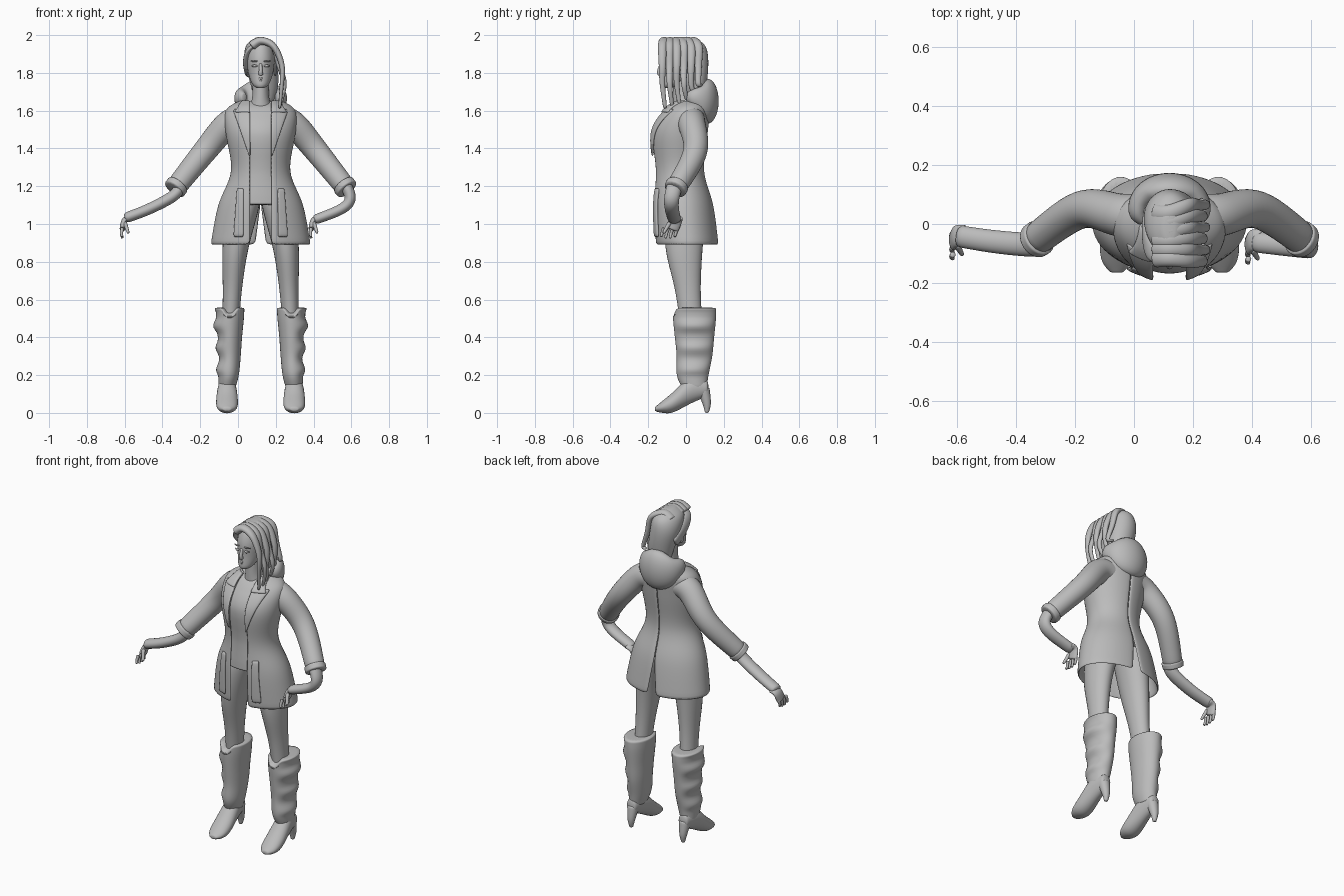
import bpy, bmesh, math
from mathutils import Vector

default_cube = bpy.data.objects.get("Cube")
if default_cube:
    bpy.data.objects.remove(default_cube)

CENTRE = .12  # the body's own centre line
X, Y, Z = Vector((1, 0, 0)), Vector((0, 1, 0)), Vector((0, 0, 1))
SIDES = ((-1, "right"), (1, "left"))

shade = (.5, .5, .5, 1)
grey = bpy.data.materials.new("plain_grey")
grey.use_nodes = True
grey.diffuse_color = shade
grey.node_tree.nodes["Principled BSDF"].inputs["Base Color"].default_value = shade


def spline(keys, steps=4):
    """Smooth curve through rows of numbers."""
    keys = [Vector(key) for key in keys]
    result = []
    for k in range(len(keys) - 1):
        before, start, end, after = keys[max(k - 1, 0)], keys[k], keys[k + 1], keys[min(k + 2, len(keys) - 1)]
        for step in range(steps):
            t = step / steps
            leave, arrive = (end - before) / 2, (after - start) / 2
            bend = (end - start) * 3 - leave * 2 - arrive
            curl = (start - end) * 2 + leave + arrive
            result.append(start + leave * t + bend * t ** 2 + curl * t ** 3)
    return result + [keys[-1]]


def build(name, rows, closed, thickness=0):
    """Skin rows of points into a smooth object."""
    bm = bmesh.new()
    rings = [[bm.verts.new(point) for point in row] for row in rows]
    count = len(rows[0])
    for lower, upper in zip(rings, rings[1:]):
        for i in range(count if closed else count - 1):
            j = (i + 1) % count
            bm.faces.new((lower[i], lower[j], upper[j], upper[i]))
    if closed:
        bm.faces.new(rings[0])
        bm.faces.new(rings[-1])
    bmesh.ops.recalc_face_normals(bm, faces=bm.faces)
    mesh = bpy.data.meshes.new(name)
    bm.to_mesh(mesh)
    bm.free()
    mesh.materials.append(grey)
    mesh.shade_smooth()
    part = bpy.data.objects.new(name, mesh)
    bpy.context.collection.objects.link(part)
    if thickness:
        solid = part.modifiers.new("thickness", 'SOLIDIFY')
        solid.thickness, solid.offset = thickness, 0
    smooth = part.modifiers.new("smooth", 'SUBSURF')
    smooth.levels = smooth.render_levels = 1


def tube(name, keys, ref=Y, axes=None, sides=14, shape=None):
    """Sweep ovals (x, y, z, radius, radius) along a path; fixed axes keep them parallel."""
    path = spline(keys)
    rows = []
    for k, oval in enumerate(path):
        if axes:
            u, v = axes
        else:
            along = path[min(k + 1, len(path) - 1)] - path[max(k - 1, 0)]
            along = Vector(along[:3]).normalized()
            u = (ref - along * along.dot(ref)).normalized()
            v = along.cross(u)
        angles = [math.tau * i / sides for i in range(sides)]
        row = [Vector(oval[:3]) + u * oval[3] * math.cos(a) + v * oval[4] * math.sin(a) for a in angles]
        rows.append([shape(point) for point in row] if shape else row)
    build(name, rows, True)


def stack(name, rows, **options):
    """Horizontal ovals given as (x, z, half width, front, back)."""
    tube(name, [(x, (front + back) / 2, z, width, (back - front) / 2) for x, z, width, front, back in rows],
         axes=(X, Y), **options)


def taper(name, points, start, end, flat=1, **options):
    """Limb whose radius runs evenly from start to end."""
    last = len(points) - 1
    radii = [start + (end - start) * k / last for k in range(last + 1)]
    tube(name, [(*point, radius, radius * flat) for point, radius in zip(points, radii)], **options)


# Coat rings: height, half width, front, back
COAT = spline([(.89, .26, -.16, .17), (1.1, .22, -.17, .14), (1.28, .15, -.165, .09),
               (1.48, .18, -.18, .11), (1.6, .18, -.11, .12), (1.65, .1, -.04, .1)])
OPENING = .055


def front_y(x, z):
    """Front surface of the coat at a point."""
    height, width, front, back = min(COAT, key=lambda ring: abs(ring[0] - z))
    for low, high in zip(COAT, COAT[1:]):
        if low[0] <= z <= high[0]:
            height, width, front, back = low.lerp(high, (z - low[0]) / (high[0] - low[0]))
    reach = math.sqrt(max(0, 1 - ((x - CENTRE) / width) ** 2))
    return (front + back) / 2 - (back - front) / 2 * reach


def plate(name, side, bottom, top, inner, outer_rule, lift):
    """Cloth strip lying over the coat front."""
    rows = []
    for k in range(9):
        t = k / 8
        z = bottom + (top - bottom) * t
        across = [CENTRE + side * (inner + (outer_rule(t) - inner) * i / 4) for i in range(5)]
        rows.append([(x, front_y(x, z) - lift, z) for x in across])
    build(name, rows, False, lift)


# Each coat half runs from the front opening to the vent at the back
for side, word in SIDES:
    rows = []
    for z, width, front, back in COAT:
        vent = max(0, 1.1 - z) * .13
        first, last = math.asin(OPENING / width), math.pi - math.asin(vent / width)
        angles = [first + (last - first) * i / 16 for i in range(17)]
        rows.append([(CENTRE + side * width * math.sin(a),
                      (front + back) / 2 - (back - front) / 2 * math.cos(a), z) for a in angles])
    build(word + "_coat_half", rows, False, .012)

# Shirt inside the coat, and the neck
INSET = .013
stack("shirt", [(CENTRE, z, width - INSET, front + INSET, back - INSET)
                for z, width, front, back in COAT if z > 1.09], sides=24)
stack("neck", [(CENTRE, 1.6, .07, -.07, .07), (CENTRE, 1.67, .046, -.07, .05), (CENTRE, 1.8, .045, -.07, .05)])

for side, word in SIDES:
    # Sleeve with a turned cuff
    sleeve = [(CENTRE + side * out, y, z) for out, y, z in
              ((.08, .02, 1.55), (.17, .03, 1.53), (.3, .05, 1.38), (.46, -.06, 1.18))]
    taper(word + "_sleeve", sleeve, .084, .056, sides=16)
    wrist = Vector(sleeve[-1])
    taper(word + "_cuff", [wrist.lerp(sleeve[-2], .15), wrist], .064, .062, sides=16)

    # Lapel, collar and hanging strap
    plate(word + "_lapel", side, 1.36, 1.61, OPENING, lambda t: OPENING + .005 + .09 * t, .012)
    plate(word + "_collar", side, 1.59, 1.65, OPENING, lambda t: .14 - .04 * t, .016)
    plate(word + "_strap", side, .93, 1.19, .09, lambda t: .145 - .02 * t, .014)

    # Leg
    stack(word + "_leg", [(CENTRE + side * out, z, width, front, back) for out, z, width, front, back in
                          ((.16, .45, .045, -.03, .09), (.15, .65, .052, -.06, .08),
                           (.135, .86, .07, -.11, .09), (.1, 1.06, .088, -.12, .11), (.08, 1.14, .08, -.1, .09))])

    # Boot shaft with three slouched folds on the outside and a notched top
    def slouch(point):
        outward = side * (point.x - CENTRE) - .165
        if .2 < point.z < .54:
            wave = math.sin(math.tau * (point.z - .2) / .115)
            point.x += side * .016 * max(-.3, wave) * max(0, outward / .06)
        if point.z > .53 and point.y < 0 and abs(outward) < .03:
            point.z -= .04
        return point
    stack(word + "_boot_shaft", [(CENTRE + side * out, z, width, front, back) for out, z, width, front, back in
                                 ((.178, .13, .044, -.02, .11), (.17, .2, .055, -.05, .12),
                                  (.165, .3, .06, -.05, .14), (.165, .4, .067, -.06, .15),
                                  (.165, .5, .077, -.07, .16), (.165, .56, .08, -.07, .16))],
          sides=24, shape=slouch)

    # Boot foot from toe to heel, and its slim heel
    sole_x = CENTRE + side * .178
    tube(word + "_boot_foot", [(sole_x, y, (low + high) / 2, width, (high - low) / 2) for y, low, high, width in
                               ((-.165, .01, .03, .02), (-.13, 0, .06, .05), (-.07, 0, .11, .06),
                                (.03, .05, .2, .05), (.12, .09, .17, .03))], axes=(X, Z))
    taper(word + "_boot_heel", [(sole_x, .11, 0), (sole_x, .11, .05), (sole_x, .09, .13)], .01, .036)


def hand(word, side, x, y):
    """Flat palm with the fingers hanging down."""
    knuckle = x - side * .012
    taper(word + "_palm", [(x + side * .03, y, 1.03), (x, y, 1.02), (knuckle, y - .02, .97)], .038, .036, .45)
    for i in range(4):
        finger_y = y + .01 - i * .024
        tip = .92 + .008 * abs(i - 1.5)
        taper(word + "_finger", [(knuckle, finger_y, .98), (knuckle - side * .005, finger_y - .01, .95),
                                 (knuckle, finger_y - .015, tip)], .011, .007, sides=8)
    taper(word + "_thumb", [(x, y - .03, 1.01), (x + side * .02, y - .065, .95)], .013, .008, sides=8)


# Forearms and hands
taper("right_forearm", [(-.3, -.055, 1.21), (-.34, -.07, 1.15), (-.47, -.06, 1.08), (-.6, -.04, 1.03)],
      .044, .038, .75)
hand("right", 1, -.6, -.04)
taper("left_forearm", [(.56, -.055, 1.22), (.595, -.075, 1.14), (.55, -.075, 1.08), (.4, -.06, 1.02)],
      .044, .036, .75)
hand("left", 1, .4, -.055)

# Head
stack("head", [(CENTRE, z, width, front, back) for z, width, front, back in
               ((1.72, .02, -.13, -.08), (1.74, .045, -.14, -.03), (1.8, .067, -.137, .05),
                (1.88, .075, -.136, .08), (1.95, .06, -.11, .07), (1.975, .03, -.07, .03))], sides=18)


def feature(name, x, z, half, radius):
    """Small rounded bar lying across the face."""
    ends = [(x + half * step, -.127 - .009 * (1 - abs(step)) + .1 * abs(x + half * step - CENTRE) ** 1.5, z)
            for step in (-1, 0, 1)]
    tube(name, [(*end, size, size) for end, size in zip(ends, (.002, radius, .002))], axes=(Y, Z), sides=8)


# Facial features and ears
taper("nose", [(CENTRE, -.13, 1.85), (CENTRE, -.143, 1.81), (CENTRE, -.137, 1.79)], .008, .013)
feature("upper_lip", CENTRE, 1.771, .022, .006)
feature("lower_lip", CENTRE, 1.761, .018, .006)
for side, word in SIDES:
    eye_x = CENTRE + side * .032
    feature(word + "_eye", eye_x, 1.837, .018, .008)
    feature(word + "_brow", eye_x, 1.862, .023, .005)
    ear_x = CENTRE + side * .077
    taper(word + "_ear", [(ear_x, -.02, 1.785), (ear_x, -.015, 1.85)], .014, .02, .4)

# Hair mass behind the face
stack("hair_back", [(CENTRE + .02, 1.64, .045, .01, .08), (CENTRE + .02, 1.74, .075, -.02, .11),
                    (CENTRE, 1.87, .088, -.07, .12), (CENTRE, 1.95, .076, -.11, .1),
                    (CENTRE, 1.99, .02, -.06, .03)], sides=18)

# Locks swept over the crown and down the left side, shorter towards the back
LOCKS = 6
for i in range(LOCKS):
    t = i / (LOCKS - 1)
    y = .19 * t - .125
    crown_y = y * .8 - .015
    wave = .008 * (-1) ** i
    end_z = 1.61 + .13 * t * t
    taper("hair_lock", [(.07, crown_y, 1.94), (.12, crown_y, 1.97), (.19, y, 1.94), (.225 + wave, y, 1.84),
                        (.24 - wave, y, 1.74), (.22, y + .015, end_z)], .034, .01, .75)
taper("temple_hair", [(.1, -.11, 1.955), (.055, -.09, 1.92), (.04, -.03, 1.86), (.05, .04, 1.8)], .028, .04, .4)

# Hood draped round the neck and down the back
hood = []
for i in range(11):
    angle = math.radians(25 * (i - 5))
    droop = max(0, math.cos(angle))
    thin = .5 if i in (0, 10) else 1
    hood.append((CENTRE + .105 * math.sin(angle), .045 + .07 * math.cos(angle), 1.67 - .02 * droop,
                 thin * (.045 + .078 * droop), thin * (.032 + .028 * droop)))
tube("hood", hood, ref=Z)
